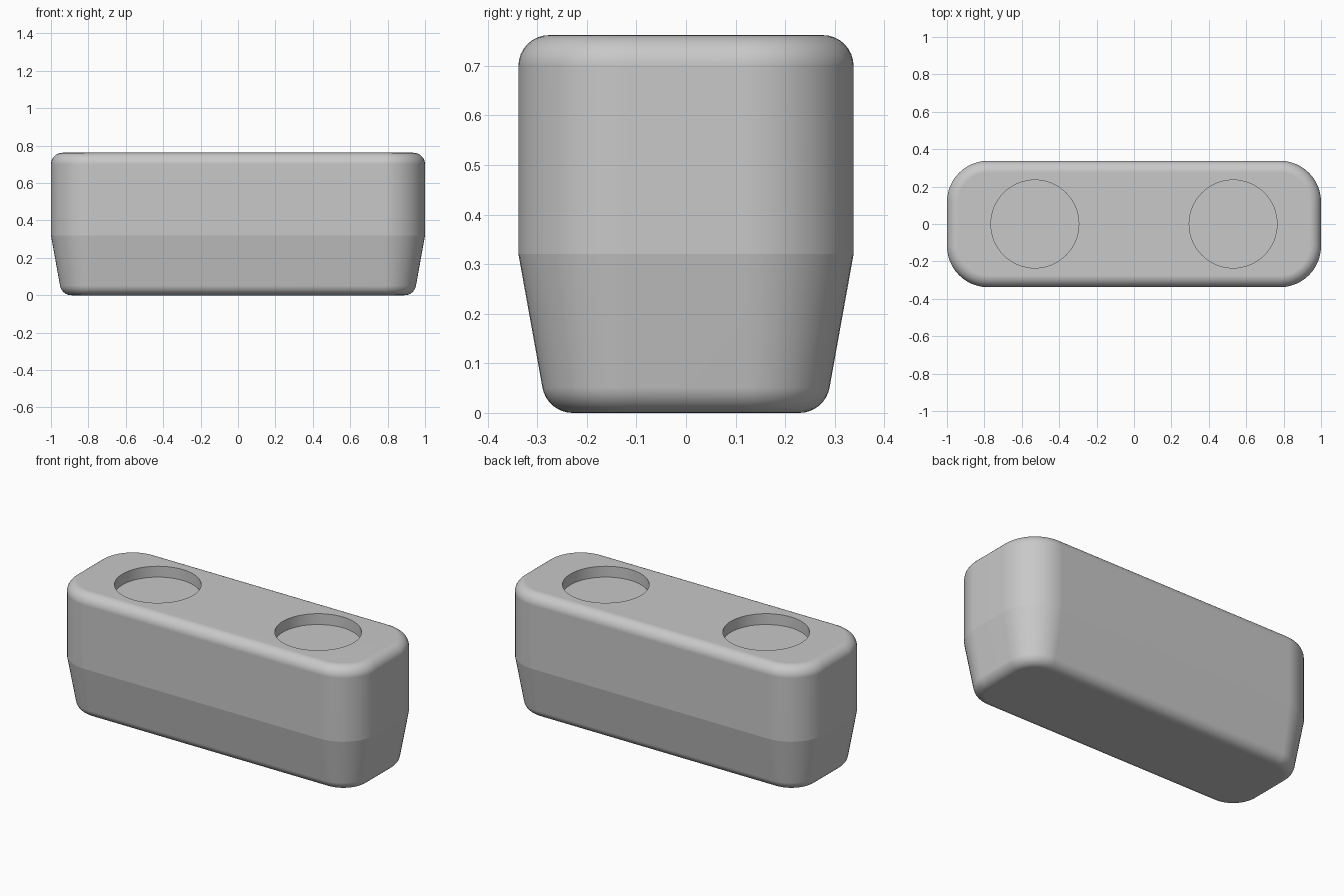
import bpy, bmesh
from math import sin, cos, pi, radians, tan, atan

if "Cube" in bpy.data.objects:
    bpy.data.objects.remove(bpy.data.objects["Cube"], do_unlink=True)

HALF_X, HALF_Y, HEIGHT = 1.0, 0.338, 0.762
CORNER, FILLET = 0.22, 0.062
CREASE_Z, TAPER = 0.32, 0.18
POCKET_X, POCKET_R, POCKET_DEPTH = 0.53, 0.235, 0.065
STEPS = 8

grey = bpy.data.materials.new("plain grey")
grey.use_nodes = True
grey.diffuse_color = (0.58, 0.58, 0.58, 1)
grey.node_tree.nodes["Principled BSDF"].inputs["Base Color"].default_value = grey.diffuse_color


def rounded_ring(bm, inset, z):
    """Rounded rectangle of vertices, offset inwards by inset."""
    r = CORNER - inset
    cx, cy = HALF_X - CORNER, HALF_Y - CORNER
    ring = []
    for q, (sx, sy) in enumerate([(1, 1), (-1, 1), (-1, -1), (1, -1)]):
        for i in range(STEPS + 5):
            a = (q + i / (STEPS + 4)) * pi / 2
            ring.append(bm.verts.new((sx * cx + r * cos(a), sy * cy + r * sin(a), z)))
    return ring


# Side profile as (inset, height): bottom fillet, taper, upright wall, top fillet
lean = atan(TAPER)
wall_inset = CREASE_Z * TAPER
centre = wall_inset + FILLET * tan((pi / 2 - lean) / 2)
profile = []
for i in range(STEPS + 1):
    a = (pi / 2 - lean) * i / STEPS
    profile.append((centre - FILLET * sin(a), FILLET - FILLET * cos(a)))
profile.append((0, CREASE_Z))
for i in range(STEPS + 1):
    a = pi / 2 * i / STEPS
    profile.append((FILLET * (1 - cos(a)), HEIGHT - FILLET + FILLET * sin(a)))

# Body shell
bm = bmesh.new()
rings = [rounded_ring(bm, *p) for p in profile]
for low, high in zip(rings, rings[1:]):
    for i in range(len(low)):
        j = (i + 1) % len(low)
        bm.faces.new((low[i], low[j], high[j], high[i]))
bm.faces.new(rings[0][::-1])
bm.faces.new(rings[-1])
mesh = bpy.data.meshes.new("body")
bm.to_mesh(mesh)
bm.free()
mesh.materials.append(grey)
body = bpy.data.objects.new("body", mesh)
bpy.context.collection.objects.link(body)

# Two round pockets sunk into the top
for side, name in ((1, "left"), (-1, "right")):
    bpy.ops.mesh.primitive_cylinder_add(
        vertices=64, radius=POCKET_R, depth=2 * POCKET_DEPTH,
        location=(side * POCKET_X, 0, HEIGHT))
    cutter = bpy.context.object
    cutter.name = name + "_pocket_cutter"
    cutter.hide_render = True
    cutter.data.materials.append(grey)
    cut = body.modifiers.new(name + "_pocket", 'BOOLEAN')
    cut.operation = 'DIFFERENCE'
    cut.solver = 'EXACT'
    cut.object = cutter
    bpy.ops.object.select_all(action='DESELECT')
    bpy.context.view_layer.objects.active = body
    body.select_set(True)
    bpy.ops.object.modifier_apply(modifier=cut.name)
    bpy.data.objects.remove(cutter, do_unlink=True)

# Smooth shading, with the pocket rims and the taper crease kept sharp
bm = bmesh.new()
bm.from_mesh(body.data)
for f in bm.faces:
    f.smooth = True
for e in bm.edges:
    on_crease = all(abs(v.co.z - CREASE_Z) < 0.001 for v in e.verts)
    e.smooth = not on_crease and e.calc_face_angle(0) < radians(30)
bm.to_mesh(body.data)
bm.free()
weighted = body.modifiers.new("flat_face_normals", 'WEIGHTED_NORMAL')
weighted.keep_sharp = True
